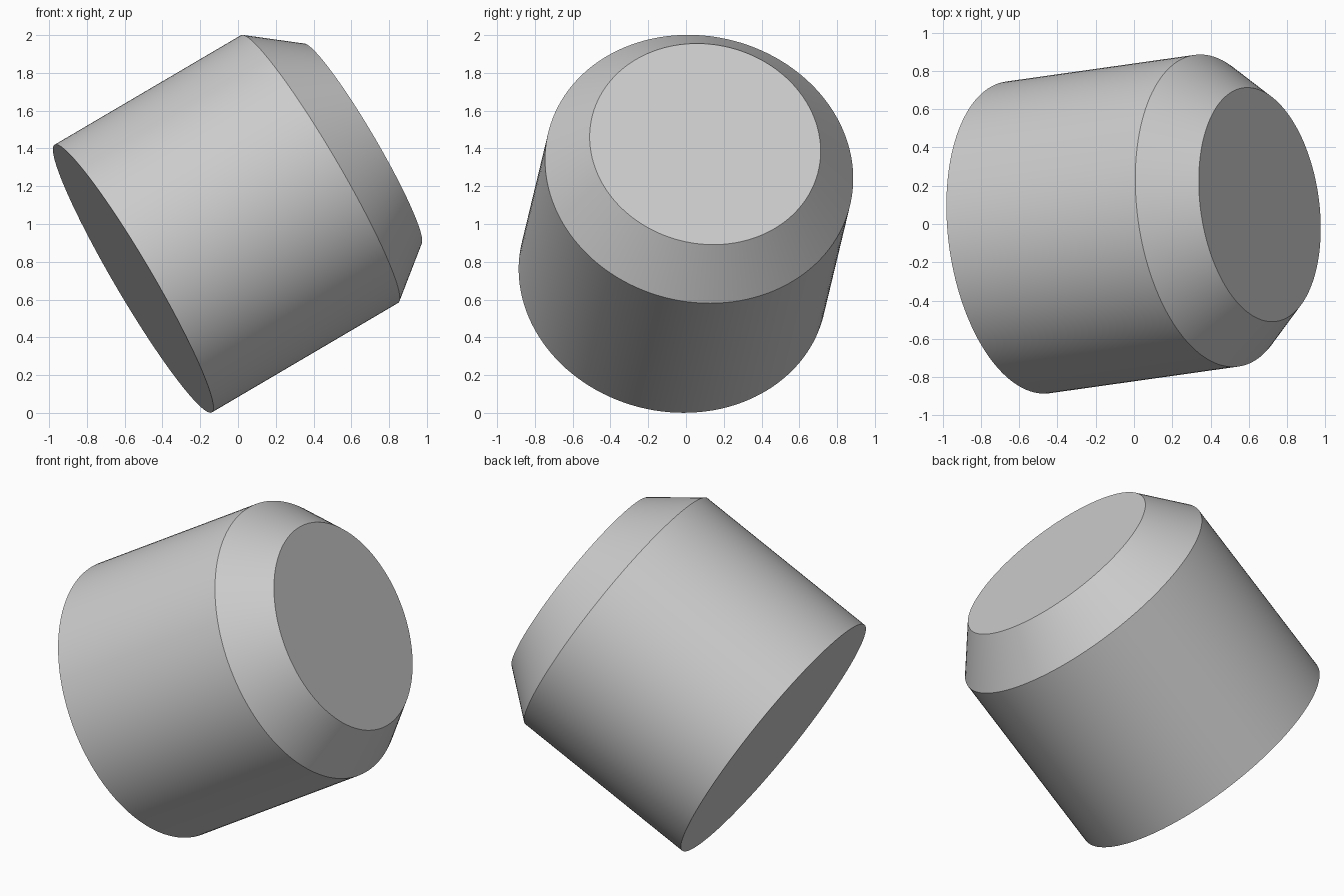
import bpy
import bmesh
import math
from mathutils import Vector

if "Cube" in bpy.data.objects:
    bpy.data.objects.remove(bpy.data.objects["Cube"])

SEGMENTS = 128
RADIUS, TIP_RADIUS = 0.822, 0.616
BODY_LENGTH, TIP_LENGTH = 1.153, 0.263
BASE_CENTRE = Vector((-0.555, -0.07, 0.711))
AXIS = Vector((0.856, 0.121, 0.503))

# Plain grey material
grey = bpy.data.materials.new("plain_grey")
grey.use_nodes = True
colour = (0.6, 0.6, 0.6, 1)
grey.diffuse_color = colour
grey.node_tree.nodes["Principled BSDF"].inputs["Base Color"].default_value = colour

# Chamfered cylinder: a half profile turned around its own axis
profile = [(0, 0), (RADIUS, 0), (RADIUS, BODY_LENGTH),
           (TIP_RADIUS, BODY_LENGTH + TIP_LENGTH), (0, BODY_LENGTH + TIP_LENGTH)]
bm = bmesh.new()
points = [bm.verts.new((r, 0, h)) for r, h in profile]
edges = [bm.edges.new(pair) for pair in zip(points, points[1:])]
bmesh.ops.spin(bm, geom=points + edges, cent=(0, 0, 0), axis=(0, 0, 1),
               angle=math.tau, steps=SEGMENTS)
bmesh.ops.remove_doubles(bm, verts=bm.verts, dist=0.0001)
bmesh.ops.recalc_face_normals(bm, faces=bm.faces)
mesh = bpy.data.meshes.new("chamfered_cylinder")
bm.to_mesh(mesh)
bm.free()
mesh.materials.append(grey)

# Tilt it onto the rim of its base
body = bpy.data.objects.new("chamfered_cylinder", mesh)
bpy.context.collection.objects.link(body)
body.location = BASE_CENTRE
body.rotation_euler = AXIS.to_track_quat("Z", "Y").to_euler()

# Smooth round sides, sharp rims
bpy.ops.object.select_all(action="DESELECT")
body.select_set(True)
bpy.context.view_layer.objects.active = body
bpy.ops.object.shade_smooth_by_angle(angle=math.radians(20))
